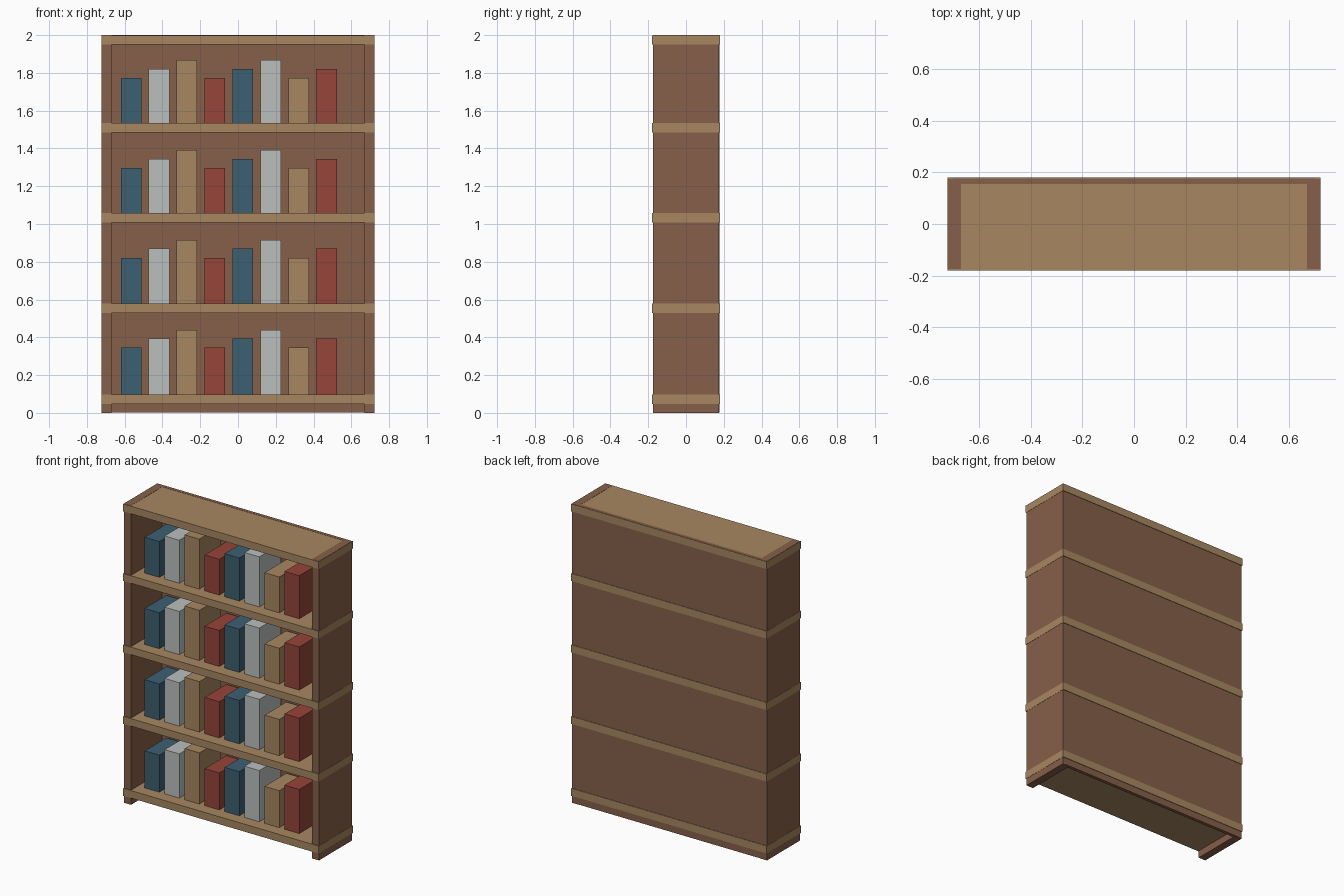
import bpy

if "Cube" in bpy.data.objects:
    bpy.data.objects.remove(bpy.data.objects["Cube"])


def material(name, rgb):
    m = bpy.data.materials.new(name)
    m.diffuse_color = (*rgb, 1.0)
    m.use_nodes = True
    m.node_tree.nodes["Principled BSDF"].inputs["Base Color"].default_value = m.diffuse_color
    return m


WOOD = material("dark_wood", (0.24, 0.117, 0.067))
TAN = material("tan", (0.386, 0.242, 0.12))
BLUE = material("blue", (0.045, 0.117, 0.168))
PALE = material("pale_grey", (0.49, 0.53, 0.515))
RED = material("red", (0.305, 0.058, 0.042))


def box(name, x, y, z, mat):
    """Box from (min, max) ranges on each axis."""
    ranges = (x, y, z)
    bpy.ops.mesh.primitive_cube_add(size=1)
    ob = bpy.context.object
    ob.name = name
    ob.location = [(a + b) / 2 for a, b in ranges]
    ob.scale = [b - a for a, b in ranges]
    bpy.ops.object.transform_apply(location=False, rotation=False, scale=True)
    ob.data.materials.append(mat)
    return ob


# Side panels, full height
box("left_side", (-0.7215, -0.669), (-0.175, 0.175), (0, 2.0), WOOD)
box("right_side", (0.669, 0.7215), (-0.175, 0.175), (0, 2.0), WOOD)

# Back panel, slightly proud of the sides
box("back_panel", (-0.70, 0.70), (0.155, 0.177), (0.002, 2.0), WOOD)

# Shelves, wrapping just past the carcass
for i, z in enumerate((0.073, 0.554, 1.032, 1.509, 1.974)):
    box(f"shelf_{i + 1}", (-0.7228, 0.7228), (-0.18, 0.18),
        (z - 0.025, z + 0.025), TAN)

# Four rows of eight books, three heights and four colours cycling
colours = (BLUE, PALE, TAN, RED)
heights = (0.247, 0.295, 0.342)
for row in range(4):
    base = 0.098 + row * 0.4762
    for i in range(8):
        x = -0.566 + i * 0.1478
        box(f"book_{row + 1}_{i + 1}", (x - 0.0545, x + 0.0545), (-0.10, 0.13),
            (base, base + heights[i % 3]), colours[i % 4])
